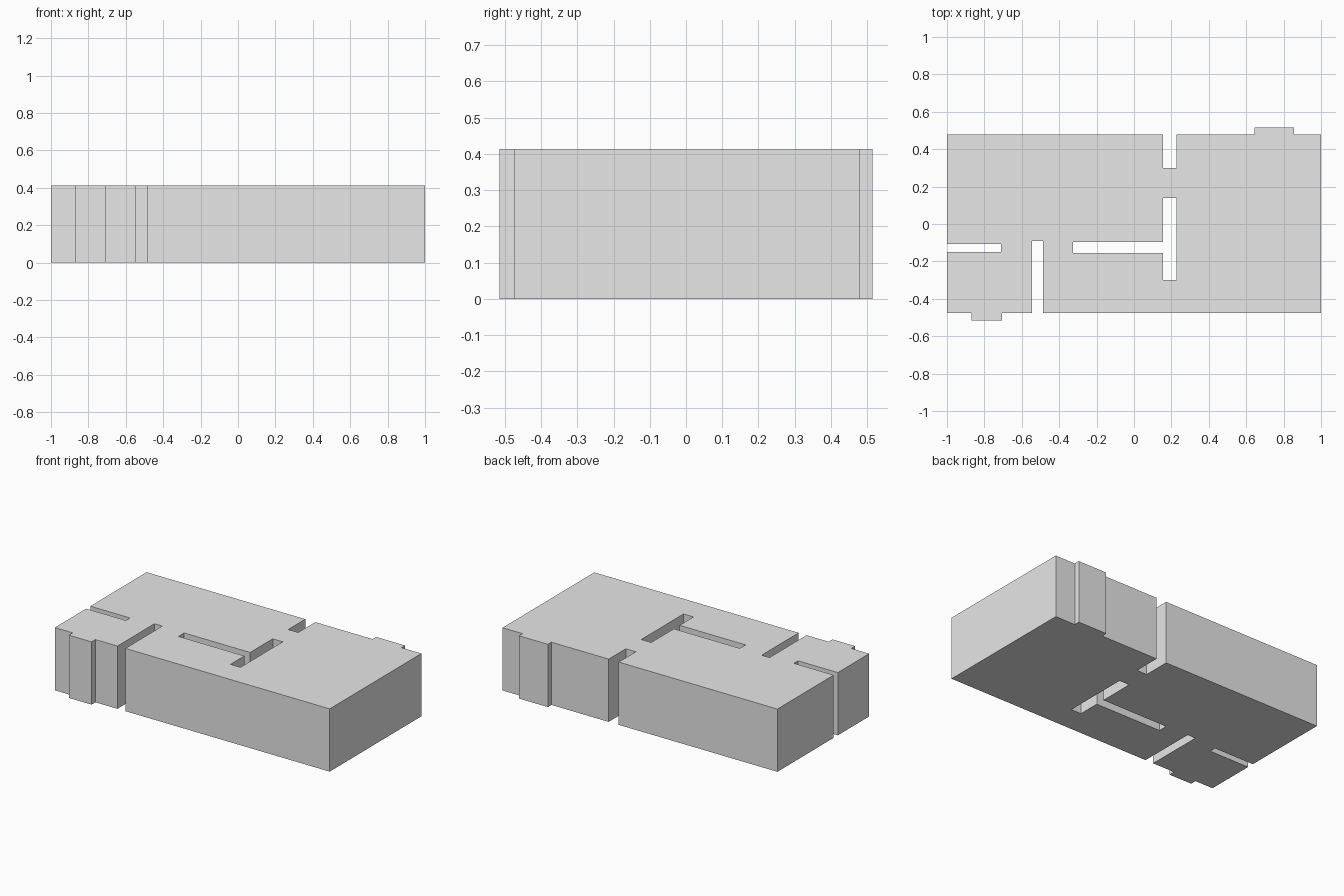
import bpy
import bmesh

cube = bpy.data.objects.get("Cube")
if cube:
    bpy.data.objects.remove(cube, do_unlink=True)

HEIGHT = 0.413

grey = bpy.data.materials.new("light grey")
grey.use_nodes = True
colour = (0.8, 0.8, 0.8, 1.0)
grey.diffuse_color = colour
grey.node_tree.nodes["Principled BSDF"].inputs["Base Color"].default_value = colour

# Outer outline, with its bumps and edge slots, counter-clockwise
outline = [
    (-1, -0.475), (-0.87, -0.475), (-0.87, -0.515), (-0.705, -0.515), (-0.705, -0.475),
    (-0.545, -0.475), (-0.545, -0.09), (-0.487, -0.09), (-0.487, -0.475),
    (1, -0.475), (1, 0.478),
    (0.855, 0.478), (0.855, 0.515), (0.645, 0.515), (0.645, 0.478),
    (0.228, 0.478), (0.228, 0.3), (0.155, 0.3), (0.155, 0.478),
    (-1, 0.478), (-1, -0.107), (-0.71, -0.107), (-0.71, -0.15), (-1, -0.15),
]

# T-shaped opening through the middle
opening = [
    (-0.325, -0.155), (0.155, -0.155), (0.155, -0.3), (0.228, -0.3),
    (0.228, 0.14), (0.155, 0.14), (0.155, -0.095), (-0.325, -0.095),
]

# Fill the floor between both loops, then raise it into a solid
bm = bmesh.new()
edges = []
for loop in (outline, opening):
    verts = [bm.verts.new((x, y, 0)) for x, y in loop]
    edges += [bm.edges.new((a, b)) for a, b in zip(verts, verts[1:] + verts[:1])]
bmesh.ops.triangle_fill(bm, edges=edges, use_beauty=True, use_dissolve=False)
floor = bm.faces[:]
raised = bmesh.ops.extrude_face_region(bm, geom=floor, use_keep_orig=True)["geom"]
top = [v for v in raised if isinstance(v, bmesh.types.BMVert)]
bmesh.ops.translate(bm, verts=top, vec=(0, 0, HEIGHT))
bmesh.ops.recalc_face_normals(bm, faces=bm.faces)

mesh = bpy.data.meshes.new("slotted_block")
bm.to_mesh(mesh)
bm.free()
mesh.materials.append(grey)
block = bpy.data.objects.new("slotted_block", mesh)
bpy.context.collection.objects.link(block)
